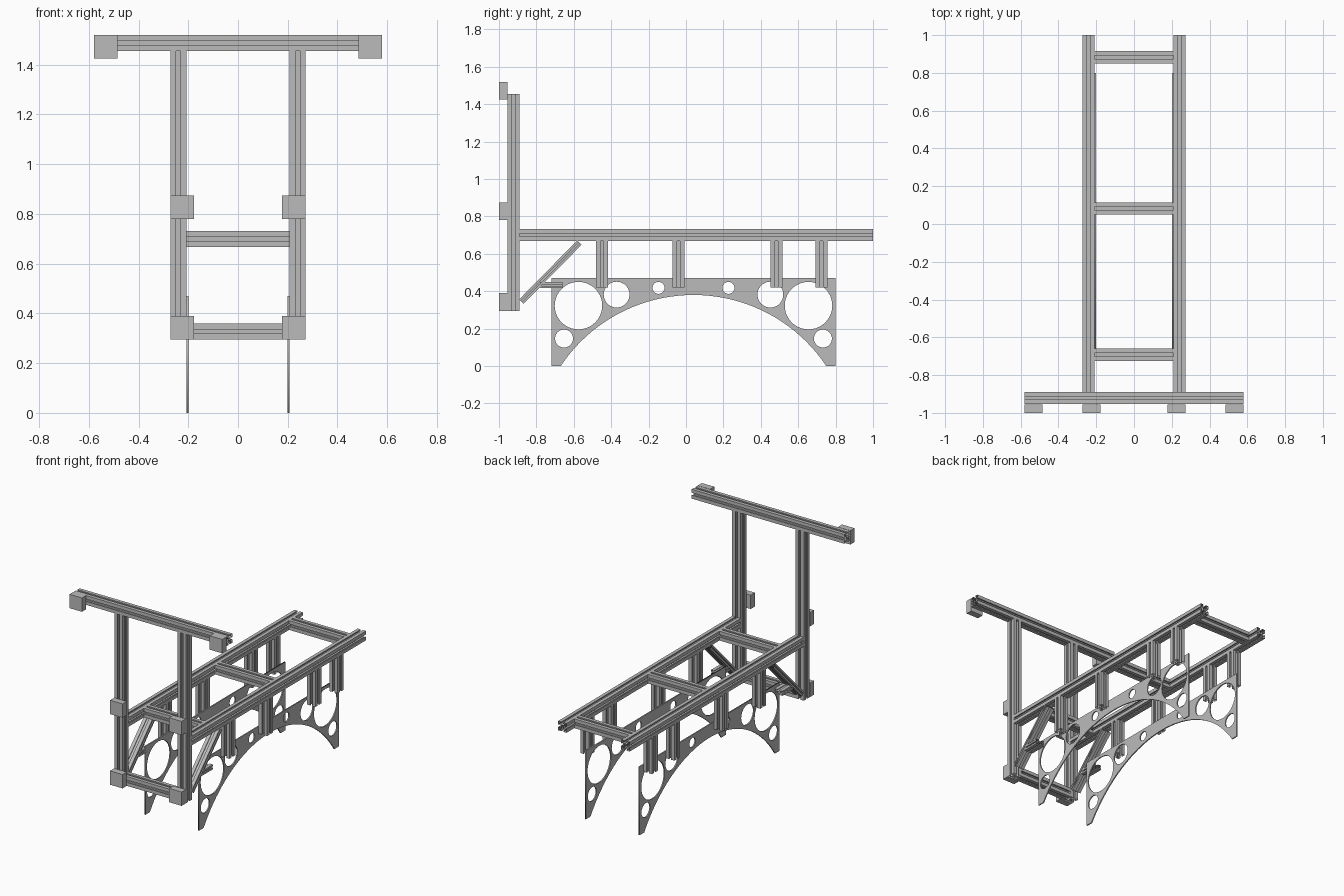
import bpy, bmesh, math
from mathutils import Vector, Matrix

cube = bpy.data.objects.get("Cube")
if cube:
    bpy.data.objects.remove(cube, do_unlink=True)

grey = bpy.data.materials.new("aluminium_grey")
grey.use_nodes = True
COLOUR = (0.5, 0.5, 0.5, 1)
grey.diffuse_color = COLOUR
grey.node_tree.nodes["Principled BSDF"].inputs["Base Color"].default_value = COLOUR

W = 0.064          # width of the slotted beams
POST_X = 0.24      # centre line of posts and rails
FRAME_Y = -0.922   # centre line of the upright frame
RAIL_Z = 0.70      # centre line of the long rails


def finish(name, bm):
    bmesh.ops.recalc_face_normals(bm, faces=bm.faces)
    mesh = bpy.data.meshes.new(name)
    bm.to_mesh(mesh)
    bm.free()
    mesh.materials.append(grey)
    obj = bpy.data.objects.new(name, mesh)
    bpy.context.collection.objects.link(obj)
    return obj


def slot_profile():
    """Outline of a beam with a T-slot in each of its four sides, half width 1."""
    half = [(1, -1), (1, -.26), (.75, -.26), (.75, -.55), (.6, -.55), (.35, -.28)]
    side = half + [(x, -y) for x, y in reversed(half[1:])]
    return [Matrix.Rotation(k * math.pi / 2, 2) @ Vector(p) for k in range(4) for p in side]


def beam(name, start, end, width=W, depth=W):
    """Open-ended slotted beam; width lies along x where the beam does not."""
    a, b = Vector(start), Vector(end)
    along = (b - a).normalized()
    u = Vector((0, 1, 0)) if abs(along.x) > .9 else Vector((1, 0, 0))
    v = along.cross(u)
    bm = bmesh.new()
    rings = [[bm.verts.new(c + u * p.x * width / 2 + v * p.y * depth / 2)
              for p in slot_profile()] for c in (a, b)]
    n = len(rings[0])
    for i in range(n):
        j = (i + 1) % n
        bm.faces.new((rings[0][i], rings[0][j], rings[1][j], rings[1][i]))
    return finish(name, bm)


def block(name, x, z):
    """Square connector block on the front of the frame."""
    bm = bmesh.new()
    bmesh.ops.create_cube(bm, size=1)
    bmesh.ops.scale(bm, vec=(.095, .045, .095), verts=bm.verts)
    bmesh.ops.translate(bm, vec=(x, -.9775, z), verts=bm.verts)
    finish(name, bm)


def arch_plate(name, x):
    """Thin arched side plate with round openings, drawn as a filled curve."""
    curve = bpy.data.curves.new(name, "CURVE")
    curve.dimensions = "2D"
    curve.fill_mode = "BOTH"
    curve.extrude = .004

    def loop(points):
        spline = curve.splines.new("POLY")
        spline.points.add(len(points) - 1)
        for sp, (y, z) in zip(spline.points, points):
            sp.co = (y, z, 0, 1)
        spline.use_cyclic_u = True

    mid, span, rise = .04, .71, .38
    radius = (span ** 2 + rise ** 2) / (2 * rise)
    sweep = math.asin(span / radius)
    arc = [(mid + radius * math.sin(t), rise - radius + radius * math.cos(t))
           for t in (sweep * (1 - i / 20) for i in range(41))]
    loop([(-.72, 0), (-.72, .47), (.80, .47), (.80, 0)] + arc)
    for dy, z, r in ((.615, .323, .127), (.411, .382, .069), (.187, .418, .032), (.692, .147, .048)):
        for s in (-1, 1):
            loop([(mid + s * dy + r * math.cos(i * math.pi / 20), z + r * math.sin(i * math.pi / 20))
                  for i in range(40)])
    # bake the curve into a mesh standing in the y-z plane
    temp = bpy.data.objects.new(name + "_outline", curve)
    bpy.context.collection.objects.link(temp)
    bpy.context.view_layer.update()
    bm = bmesh.new()
    bm.from_mesh(temp.evaluated_get(bpy.context.evaluated_depsgraph_get()).to_mesh())
    bpy.data.objects.remove(temp, do_unlink=True)
    bmesh.ops.remove_doubles(bm, verts=bm.verts, dist=1e-5)
    upright = Matrix(((0, 0, 1, x), (1, 0, 0, 0), (0, 1, 0, 0), (0, 0, 0, 1)))
    bmesh.ops.transform(bm, matrix=upright, verts=bm.verts)
    finish(name, bm)


# Upright frame and cross members
inner = POST_X - W / 2
beam("top_beam", (-.58, FRAME_Y, 1.487), (.58, FRAME_Y, 1.487))
beam("bottom_crossbar", (-inner, FRAME_Y, .327), (inner, FRAME_Y, .327))
for name, y in (("front", -.692), ("middle", .082), ("rear", .883)):
    beam(name + "_crossbar", (-inner, y, RAIL_Z), (inner, y, RAIL_Z))

# Everything that repeats on both sides
for side, s in (("left", 1), ("right", -1)):
    x = s * POST_X
    beam(side + "_post", (x, FRAME_Y, .295), (x, FRAME_Y, 1.455))
    beam(side + "_rail", (x, -.89, RAIL_Z), (x, 1, RAIL_Z))
    for i, y in enumerate((-.45, -.04, .483, .725)):
        beam(f"{side}_hanger_{i + 1}", (x, y, .42), (x, y, RAIL_Z - W / 2))
    beam(side + "_brace", (x, -.88, .345), (x, -.57, .66), W, .033)
    beam(side + "_brace_stub", (x, -.78, .433), (x, -.66, .433), W, .033)
    block(side + "_top_block", s * .5325, 1.4725)
    block(side + "_middle_block", s * .2245, .8275)
    block(side + "_bottom_block", s * .2245, .3425)
    arch_plate(side + "_arch_plate", s * .204)
